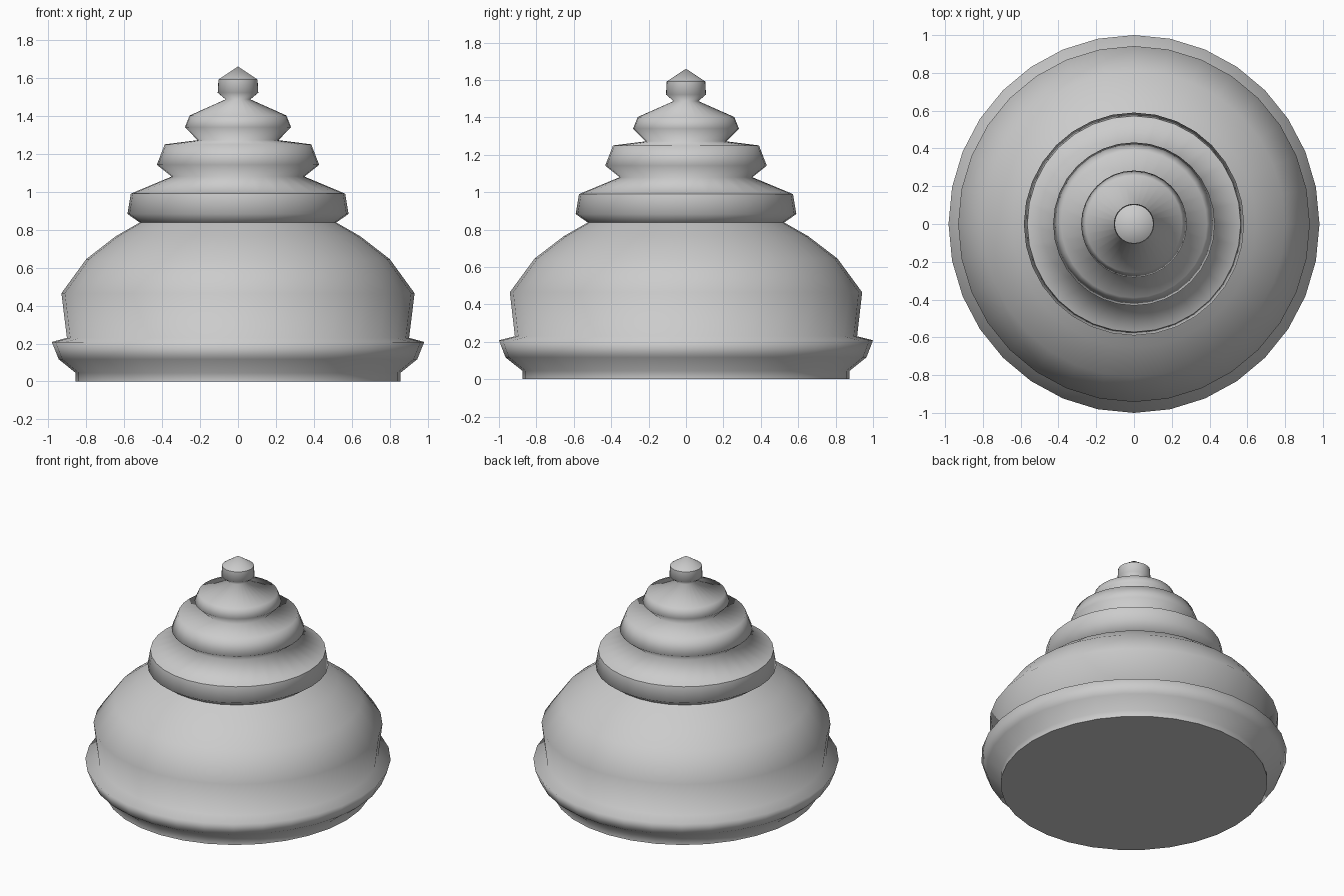
import bpy, bmesh, math

if "Cube" in bpy.data.objects:
    bpy.data.objects.remove(bpy.data.objects["Cube"])

SIDES = 32
# Profile rings from base to knob: x radius, y radius, height, sharp ring?
PROFILE = [
    (0.856, 0.875, 0.0, True), (0.856, 0.875, 0.045, False),      # foot
    (0.945, 0.965, 0.117, False), (0.982, 1.0, 0.208, False),     # rim
    (0.902, 0.915, 0.23, False), (0.931, 0.942, 0.465, False),    # body
    (0.80, 0.81, 0.645, False), (0.645, 0.653, 0.765, False),
    (0.518, 0.525, 0.838, True),
    (0.583, 0.59, 0.883, False), (0.565, 0.572, 0.99, True),      # lower tier
    (0.35, 0.355, 1.08, False),
    (0.428, 0.432, 1.142, False), (0.386, 0.39, 1.25, False),     # middle tier
    (0.213, 0.215, 1.272, False),
    (0.28, 0.283, 1.34, False), (0.255, 0.258, 1.402, False),     # upper tier
    (0.065, 0.066, 1.487, False),
    (0.107, 0.107, 1.522, False), (0.103, 0.103, 1.592, True),    # knob
]
APEX_Z = 1.66

bm = bmesh.new()
rings = []
for rx, ry, z, sharp in PROFILE:
    ring = []
    for i in range(SIDES):
        a = math.tau * i / SIDES
        ring.append(bm.verts.new((rx * math.cos(a), ry * math.sin(a), z)))
    rings.append(ring)

# Walls between neighbouring rings
for low, high in zip(rings, rings[1:]):
    for i in range(SIDES):
        j = (i + 1) % SIDES
        bm.faces.new((low[i], low[j], high[j], high[i])).smooth = True

# Pointed top
tip = bm.verts.new((0, 0, APEX_Z))
for i in range(SIDES):
    bm.faces.new((rings[-1][i], rings[-1][(i + 1) % SIDES], tip)).smooth = True

# Flat underside
bm.faces.new(rings[0][::-1])

# Crisp creases
for ring, (_, _, _, sharp) in zip(rings, PROFILE):
    if sharp:
        for i in range(SIDES):
            bm.edges.get((ring[i], ring[(i + 1) % SIDES])).smooth = False

mesh = bpy.data.meshes.new("tiered_dome")
bm.to_mesh(mesh)
bm.free()
dome = bpy.data.objects.new("tiered_dome", mesh)
bpy.context.collection.objects.link(dome)
